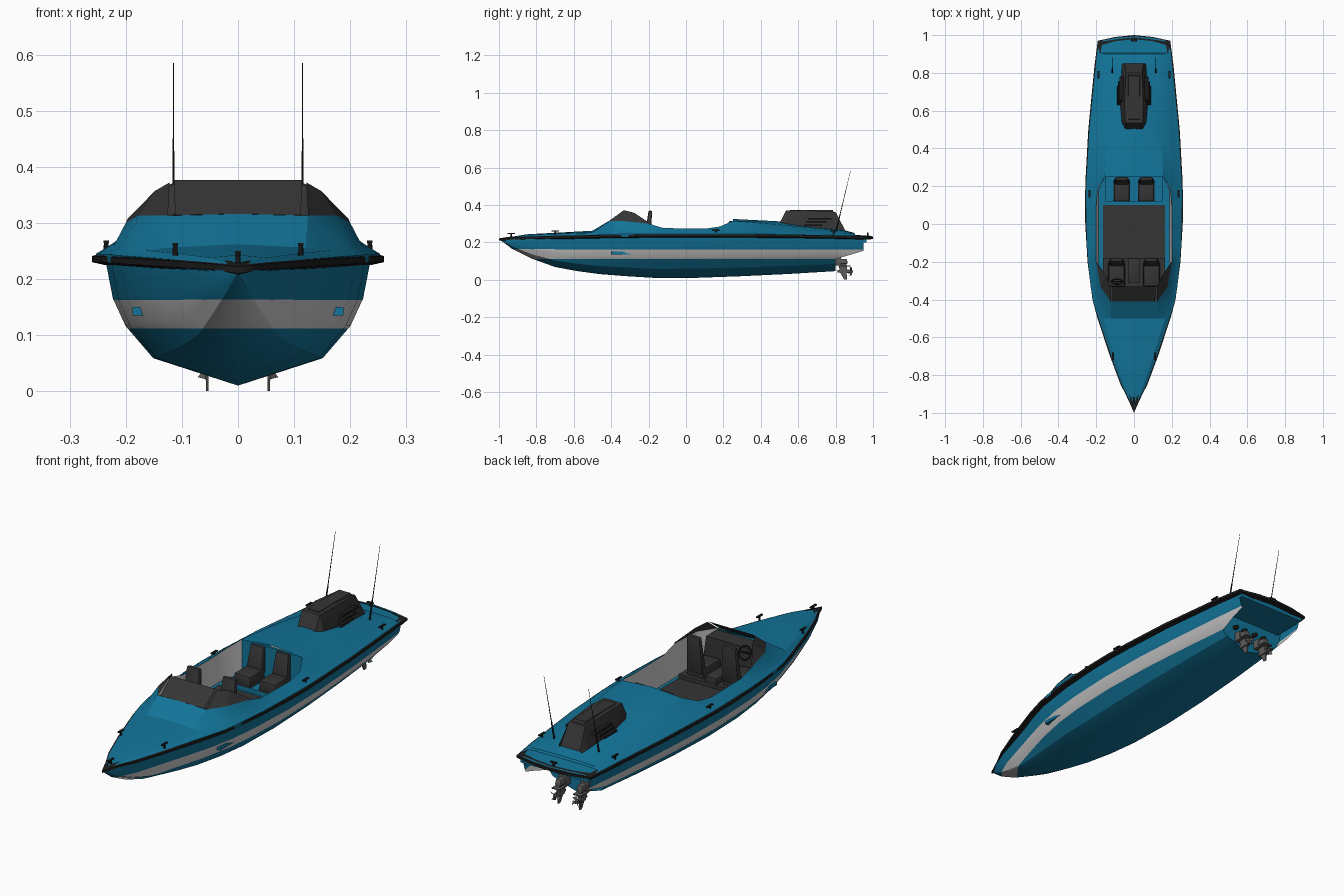
import bpy, bmesh, math
from mathutils import Vector

if "Cube" in bpy.data.objects:
    bpy.data.objects.remove(bpy.data.objects["Cube"])

def mat(name, c):
    m = bpy.data.materials.new(name)
    m.diffuse_color = (*c, 1)
    m.use_nodes = True
    m.node_tree.nodes["Principled BSDF"].inputs["Base Color"].default_value = m.diffuse_color
    return m

BLUE = mat("blue_paint", (0.006, 0.175, 0.32))
WHITE = mat("white_paint", (0.62, 0.62, 0.62))
DARK = mat("dark_grey", (0.035, 0.035, 0.035))
BLACK = mat("black_rubber", (0.012, 0.012, 0.012))
METAL = mat("drive_metal", (0.11, 0.105, 0.1))

def finish(name, bm, mats, angle=25, mirror=False):
    me = bpy.data.meshes.new(name)
    bm.to_mesh(me)
    bm.free()
    ob = bpy.data.objects.new(name, me)
    bpy.context.collection.objects.link(ob)
    for m in mats:
        me.materials.append(m)
    for p in me.polygons:
        p.use_smooth = True
    me.set_sharp_from_angle(angle=math.radians(angle))
    if mirror:
        ob.modifiers.new("mirror", "MIRROR")
    return ob

def loft(rows, skip=lambda r, c: False, closed=False):
    """Grid of faces through rows of points."""
    bm = bmesh.new()
    v = [[bm.verts.new(p) for p in r] for r in rows]
    n = len(rows[0])
    for r in range(len(rows) - 1):
        for c in range(n if closed else n - 1):
            if not skip(r, c):
                d = (c + 1) % n
                bm.faces.new((v[r][c], v[r + 1][c], v[r + 1][d], v[r][d]))
    return bm

def tidy(bm):
    bmesh.ops.remove_doubles(bm, verts=bm.verts, dist=0.0005)
    bmesh.ops.recalc_face_normals(bm, faces=bm.faces)
    return bm

def block(name, x, y, z, m, mirror=False, top=(1, 1), shift=0, bevel=0.0):
    """Box from ranges, with scaled and y-shifted top."""
    bm = bmesh.new()
    bmesh.ops.create_cube(bm, size=1)
    cx, cy, cz = [(a + b) / 2 for a, b in (x, y, z)]
    for v in bm.verts:
        up = v.co.z > 0
        kx, ky = top if up else (1, 1)
        v.co = (cx + v.co.x * (x[1] - x[0]) * kx, cy + v.co.y * (y[1] - y[0]) * ky + (shift if up else 0),
                cz + v.co.z * (z[1] - z[0]))
    if bevel:
        bmesh.ops.bevel(bm, geom=bm.edges[:], offset=bevel, segments=2, affect='EDGES', profile=0.5)
    return finish(name, bm, [m], 30, mirror)

def rod(name, a, b, r1, r2, m, mirror=False, n=10):
    a, b = Vector(a), Vector(b)
    bm = bmesh.new()
    bmesh.ops.create_cone(bm, cap_ends=True, segments=n, radius1=r1, radius2=r2, depth=(b - a).length)
    q = (b - a).to_track_quat('Z', 'Y')
    for v in bm.verts:
        v.co = q @ v.co + (a + b) / 2
    return finish(name, bm, [m], 40, mirror)

# Hull: y, half width at top, top z, keel z
HULL = [(-.985, .002, .212, .207), (-.93, .032, .216, .165), (-.83, .07, .22, .115), (-.7, .108, .224, .068),
        (-.58, .145, .226, .046), (-.46, .18, .228, .03), (-.32, .21, .23, .019), (-.17, .226, .231, .01),
        (.05, .236, .232, .01), (.3, .233, .232, .019), (.55, .217, .23, .031), (.8, .194, .227, .046),
        (.95, .177, .223, .055)]
SEC = [(0, 0), (.64, .22), (.85, .48), (.945, .70), (1, 1)]
bm = loft([[(w * a, y, k + (t - k) * b) for a, b in SEC] for y, w, t, k in HULL])
aft = [f for f in bm.faces if f.calc_center_median().y > .8]
geom = aft + list({e for f in aft for e in f.edges}) + list({v for f in aft for v in f.verts})
bmesh.ops.bisect_plane(bm, geom=geom, plane_co=(0, .8, .11), plane_no=(0, -.045, .15), clear_inner=False)
low = [f for f in bm.faces if f.calc_center_median().y > .8
       and f.calc_center_median().z < .11 + (f.calc_center_median().y - .8) * .3]
bmesh.ops.delete(bm, geom=low, context='FACES')
y, w, t, k = HULL[-2]
pts = [(w * a, y, k + (t - k) * b) for a, b in SEC] + [(0, y, t)]
bm.faces.new([bm.verts.new(p) for p in pts])
# White stripe cut into the hull
for z in (.112, .163):
    bmesh.ops.bisect_plane(bm, geom=bm.verts[:] + bm.edges[:] + bm.faces[:], plane_co=(0, 0, z), plane_no=(0, 0, 1))
tidy(bm)
for f in bm.faces:
    c = f.calc_center_median()
    if .112 < c.z < .163 and abs(f.normal.y) < .97:
        f.material_index = 1
finish("hull", bm, [BLUE, WHITE], 25, True)
block("stern_underside", (-.175, .175), (.79, .965), (.2, .222), BLUE)

# Deck: y, edge x/z, shoulder x/z, inner x/z, centre z
DECK = [(-.98, .004, .222, .003, .222, .002, .222, .222), (-.85, .066, .23, .052, .238, .03, .24, .243),
        (-.7, .12, .235, .103, .245, .05, .249, .251), (-.5, .187, .24, .165, .251, .12, .256, .262),
        (-.41, .215, .242, .192, .256, .125, .313, .316), (-.33, .23, .244, .207, .258, .178, .313, .313),
        (-.2, .242, .244, .221, .26, .2, .3, .3), (-.12, .248, .245, .227, .26, .2, .276, .276),
        (.1, .253, .245, .23, .259, .2, .273, .273), (.18, .253, .245, .229, .259, .192, .284, .284),
        (.25, .25, .245, .225, .258, .155, .314, .325), (.5, .236, .243, .206, .256, .145, .295, .312),
        (.84, .202, .237, .172, .25, .115, .262, .267), (.9, .196, .235, .165, .246, .105, .249, .25),
        (.905, .195, .235, .164, .238, .104, .239, .24), (.965, .184, .23, .16, .232, .1, .233, .233)]
rows = []
for y, ex, ez, sx, sz, ix, iz, cz in DECK:
    bow = .028 if y > .95 else 0
    rows.append([(x, y + bow * (1 - (x / .19) ** 2), z) for x, z in
                 ((ex, ez - .015), (ex, ez), (sx, sz), (ix, iz), (0, cz))])
bm = tidy(loft(rows, lambda r, c: c == 3 and 4 <= r < 10))
if sum(f.normal.z for f in bm.faces) < 0:
    bmesh.ops.reverse_faces(bm, faces=bm.faces[:])
finish("deck", bm, [BLUE], 22, True)

# Rub rail around the sheer line
EDGE = [(0, -1, .216), (.035, -.92, .221), (.071, -.85, .224), (.127, -.7, .228), (.193, -.5, .232), (.22, -.4, .234),
        (.246, -.2, .236), (.258, 0, .236), (.26, .12, .236), (.256, .25, .236), (.242, .5, .235), (.209, .84, .229),
        (.192, .97, .225), (.1, .99, .225), (0, 1, .225)]
rows = []
for i, (x, y, z) in enumerate(EDGE):
    iy = y + .035 if i == 0 else (y - .022 if i > 11 else y)
    ix = max(0, x - .022) if i < 13 else x
    rows.append([(x, y, z - .006), (x, y, z + .005), (ix, iy, z + .011), (ix, iy, z - .011)])
finish("rub_rail", tidy(loft(rows, closed=True)), [BLACK], 25, True)

# Cockpit liner, floor and aft bulkhead
side = [(d[5], d[0], d[6]) for d in DECK[4:11]]
bm = loft([[(x, y, z), (min(x, .188), y, .15)] for x, y, z in side])
finish("cockpit_liner", tidy(bm), [WHITE], 25, True)
block("cockpit_floor", (-.188, .188), (-.4, .26), (.135, .15), BLUE)
block("floor_mat", (-.165, .165), (-.36, .1), (.15, .157), DARK)
block("aft_bulkhead", (-.155, .155), (.25, .262), (.15, .313), BLUE)
block("rear_bench", (-.15, .15), (.12, .25), (.15, .17), BLUE)
block("dashboard", (-.15, .15), (-.41, -.33), (.15, .305), DARK, top=(.85, 1))
block("seat_base", (-.165, .165), (-.33, -.18), (.155, .175), DARK)
block("centre_console", (-.03, .03), (-.31, -.18), (.17, .205), DARK, bevel=.005)

# Windshield: front pane and wrapping side panes
base = [(0, -.41, .316), (.112, -.41, .314), (.125, -.41, .313), (.178, -.33, .313), (.2, -.2, .3)]
top = [(0, -.33, .376), (.114, -.33, .376), (.122, -.332, .372), (.148, -.275, .357), (.197, -.2, .307)]
finish("windshield", tidy(loft([base, top], lambda r, c: c == 1)), [DARK], 15, True)

# Steering wheel
bpy.ops.mesh.primitive_torus_add(major_radius=.03, minor_radius=.004, major_segments=20, minor_segments=6,
                                 location=(-.09, -.305, .295), rotation=(math.radians(-65), 0, 0))
wheel = bpy.context.object
wheel.name = "steering_wheel"
wheel.data.materials.append(BLACK)
rod("steering_column", (-.09, -.34, .28), (-.09, -.303, .296), .006, .006, BLACK)
block("wheel_spoke", (-.118, -.062), (-.308, -.302), (.292, .298), BLACK)

# Seats
def seat(name, x, y0, y1, z0, z1):
    block(name + "_cushion", (x - .045, x + .045), (y0, y1 - .02), (z0, z0 + .055), DARK, True, (.92, 1), 0, .008)
    block(name + "_back", (x - .042, x + .042), (y1 - .045, y1 - .012), (z0 + .03, z1), DARK, True, (.8, .6), .018, .008)

seat("front_seat", .092, -.33, -.18, .165, .37)
seat("rear_seat", .065, .12, .25, .165, .315)

# Engine hood with side vents
HOOD = [(.5, .066, .288, .045, .302), (.535, .068, .285, .046, .37), (.64, .076, .275, .05, .372),
        (.8, .068, .262, .042, .362), (.85, .064, .255, .05, .266)]
bm = loft([[(0, y, zt), (xt, y, zt), (xb, y, zb), (xb, y, zb - .03)] for y, xb, zb, xt, zt in HOOD])
finish("engine_hood", tidy(bm), [DARK], 15, True)
block("hood_ridge", (-.034, .034), (.55, .79), (.36, .374), DARK, top=(.85, .95))
for i in range(3):
    block("hood_vent_%d" % (i + 1), (.055, .09 - i * .006), (.63 + i * .01, .73 + i * .025),
          (.288 + i * .017, .296 + i * .017), BLACK, True, (.9, .9))

# Antennas
rod("antenna_base", (.115, .8, .25), (.115, .824, .35), .0045, .003, BLACK, True, 8)
rod("antenna_whip", (.115, .824, .35), (.115, .88, .585), .002, .0008, BLACK, True, 6)

# Deck cleats
def cleat(name, x, y, z, along):
    m = x > 0
    a, b = (.005, .02) if along else (.016, .005)
    rod(name + "_post", (x, y, z - .008), (x, y, z + .01), .005, .004, BLACK, m, 8)
    block(name + "_bar", (x - a, x + a), (y - b, y + b), (z + .009, z + .014), BLACK, m)

for i, (x, y, z, al) in enumerate([(.112, -.7, .25, 1), (.235, .16, .255, 1), (.188, .79, .25, 1),
                                   (0, -.935, .236, 1), (0, .972, .238, 0)]):
    cleat("cleat_%d" % (i + 1), x, y, z, al)

# Stern drives with propellers, fins and exhaust ports
D = .055
block("drive_mount", (D - .022, D + .022), (.795, .83), (.075, .12), METAL, True, (1, 1), 0, .004)
block("drive_head", (D - .016, D + .016), (.81, .865), (.085, .112), METAL, True, (.8, .8), 0, .004)
block("drive_leg", (D - .008, D + .008), (.825, .86), (.035, .09), METAL, True, (1.2, 1.3), -.006)
block("cavitation_plate", (D - .02, D + .02), (.815, .88), (.072, .077), METAL, True)
rod("drive_gearcase", (D, .81, .045), (D, .875, .045), .006, .011, METAL, True)
block("drive_skeg", (D - .002, D + .002), (.845, .862), (0, .04), METAL, True, (1.5, 2), -.012)
rod("propeller_hub", (D, .872, .045), (D, .892, .045), .009, .005, METAL, True)
bm = bmesh.new()
for i in range(4):
    a = i * math.pi / 2 + .4
    ring = [(.006, -.3, -.004), (.024, -.35, -.007), (.026, .3, .006), (.006, .3, .004)]
    bm.faces.new([bm.verts.new((D + r * math.cos(a + t), .882 + dy, .045 + r * math.sin(a + t))) for r, t, dy in ring])
finish("propeller_blades", bm, [METAL], 30, True)
for x in (.03, .08):
    rod("exhaust_port_%d" % (x * 100), (x, .795, .145), (x, .822, .14), .01, .01, BLACK, True, 12)
